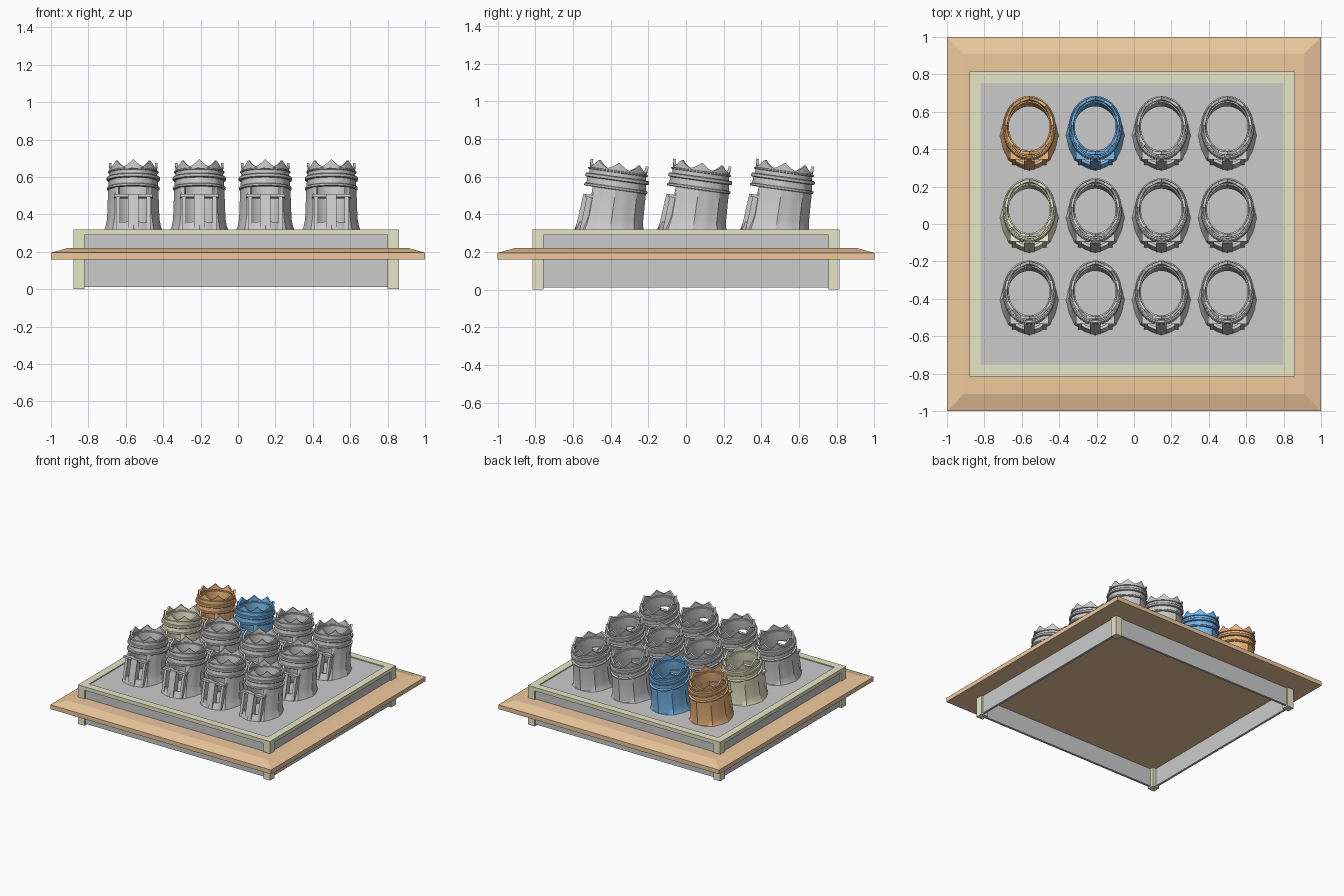
import bpy, bmesh, math
from mathutils import Matrix

if "Cube" in bpy.data.objects:
    bpy.data.objects.remove(bpy.data.objects["Cube"])

SEG = 48          # sides of each pot
FLOOR = 0.312     # top of the grey deck


def material(name, rgb):
    m = bpy.data.materials.new(name)
    m.diffuse_color = (*rgb, 1)
    m.use_nodes = True
    m.node_tree.nodes["Principled BSDF"].inputs["Base Color"].default_value = m.diffuse_color
    return m


WOOD = material("wood", (0.85, 0.58, 0.34))
TRIM = material("trim", (0.80, 0.80, 0.58))
ORANGE = material("orange_clay", (0.82, 0.45, 0.20))
BLUE = material("blue_glaze", (0.18, 0.46, 0.82))


def add_object(name, mesh, mat=None):
    ob = bpy.data.objects.new(name, mesh)
    bpy.context.collection.objects.link(ob)
    if mat:
        mesh.materials.append(mat)
    return ob


def finish(bm, name):
    bmesh.ops.recalc_face_normals(bm, faces=bm.faces[:])
    mesh = bpy.data.meshes.new(name)
    bm.to_mesh(mesh)
    bm.free()
    return mesh


def prism(bm, x0, x1, pts):
    """Extrude a (y, z) outline from x0 to x1."""
    a = [bm.verts.new((x0, y, z)) for y, z in pts]
    b = [bm.verts.new((x1, y, z)) for y, z in pts]
    bm.faces.new(a)
    bm.faces.new(b[::-1])
    for i in range(len(pts)):
        k = (i + 1) % len(pts)
        bm.faces.new((a[i], b[i], b[k], a[k]))


def block(bm, x0, x1, y0, y1, z0, z1):
    prism(bm, x0, x1, [(y0, z0), (y1, z0), (y1, z1), (y0, z1)])


def box(name, *dims, mat=None):
    bm = bmesh.new()
    block(bm, *dims)
    return add_object(name, finish(bm, name), mat)


# Wooden flange board with a sloped upper edge
bm = bmesh.new()
rings = []
for half, z in ((1, 0.16), (1, 0.195), (0.91, 0.22)):
    rings.append([bm.verts.new((sx * half, sy * half, z))
                  for sx, sy in ((-1, -1), (1, -1), (1, 1), (-1, 1))])
bm.faces.new(rings[0][::-1])
bm.faces.new(rings[2])
for lo, hi in zip(rings, rings[1:]):
    for i in range(4):
        k = (i + 1) % 4
        bm.faces.new((lo[i], lo[k], hi[k], hi[i]))
add_object("flange_board", finish(bm, "flange_board"), WOOD)

# Grey deck and the four thin walls
X0, X1, Y0, Y1, T = -0.88, 0.86, -0.815, 0.815, 0.06
box("deck", X0 + 0.02, X1 - 0.02, Y0 + 0.02, Y1 - 0.02, 0.285, FLOOR)
g = 0.012
box("front_wall", X0 + g, X1 - g, Y0 + g, Y0 + 0.03, 0.012, 0.30)
box("back_wall", X0 + g, X1 - g, Y1 - 0.03, Y1 - g, 0.012, 0.30)
box("left_wall", X0 + g, X0 + 0.03, Y0 + g, Y1 - g, 0.012, 0.30)
box("right_wall", X1 - 0.03, X1 - g, Y0 + g, Y1 - g, 0.012, 0.30)

# Corner posts and top rails
for sx, x in (("left", X0), ("right", X1 - T)):
    for sy, y in (("front", Y0), ("back", Y1 - T)):
        box(f"{sy}_{sx}_post", x, x + T, y, y + T, 0, 0.32, mat=TRIM)
    box(f"{sx}_rail", x, x + T, Y0 + T, Y1 - T, 0.29, 0.32, mat=TRIM)
for sy, y in (("front", Y0), ("back", Y1 - T)):
    box(f"{sy}_rail", X0 + T, X1 - T, y, y + T, 0.29, 0.32, mat=TRIM)


def shell(bm, rows, thick, solid=lambda i, j: True, crown=False, rib=0.0):
    """Oval wall with thickness; cells where solid() is False are left open."""
    grid = []
    for i, (r, h) in enumerate(rows):
        ring = []
        for j in range(SEG):
            a = 2 * math.pi * j / SEG
            z = h
            if crown and i == len(rows) - 1:      # eight pointed tips
                z += 0.037 * (abs(j % 6 - 3) / 3) ** 1.4
            ro = r + (rib if j % 6 == 0 and i < 5 else 0)
            ring.append([bm.verts.new((q * math.cos(a), 1.2 * q * math.sin(a), z))
                         for q in (ro, r - thick)])
        grid.append(ring)
    n = len(rows) - 1
    ok = lambda i, j: 0 <= i < n and solid(i, j % SEG)
    for i in range(n):
        for j in range(SEG):
            if not ok(i, j):
                continue
            k = (j + 1) % SEG
            c = [grid[i][j], grid[i][k], grid[i + 1][k], grid[i + 1][j]]
            bm.faces.new([v[0] for v in c])
            bm.faces.new([v[1] for v in c[::-1]])
            near = [(i - 1, j), (i, j + 1), (i + 1, j), (i, j - 1)]
            for e in range(4):                    # close exposed edges
                if not ok(*near[e]):
                    p, q = c[e], c[(e + 1) % 4]
                    bm.faces.new((p[0], p[1], q[1], q[0]))


def pot_mesh():
    bm = bmesh.new()
    # Hollow body with a front opening and a crowned rim
    shell(bm, [(0.152, -0.03), (0.141, 0.02), (0.134, 0.06), (0.130, 0.17),
               (0.129, 0.222), (0.126, 0.295), (0.130, 0.322)], 0.013,
          solid=lambda i, j: not (1 <= i <= 3 and 31 <= j <= 40),
          crown=True, rib=0.006)
    # Raised bands
    for r, h, t in ((0.141, 0.214, 0.016), (0.142, 0.262, 0.022), (0.134, 0.305, 0.010)):
        shell(bm, [(r - 0.005, h), (r, h + 0.2 * t), (r, h + 0.8 * t), (r - 0.005, h + t)], 0.02)
    # Front pillar, side jambs and their caps
    prism(bm, -0.028, 0.028, [(-0.183, -0.03), (-0.166, 0.17), (-0.125, 0.17), (-0.125, -0.03)])
    for s in (-1, 1):
        prism(bm, s * 0.070, s * 0.092,
              [(-0.160, -0.03), (-0.146, 0.16), (-0.105, 0.16), (-0.105, -0.03)])
        block(bm, s * 0.028, s * 0.104, -0.156, -0.105, 0.155, 0.17)
    # Lean back, then trim flat on the deck
    bm.transform(Matrix.Translation((0, 0, 0.318)) @ Matrix.Rotation(math.radians(-8), 4, 'X'))
    for v in bm.verts:
        v.co.z = max(v.co.z, FLOOR - 0.002)
    mesh = finish(bm, "pot")
    mesh.shade_smooth()
    mesh.set_sharp_from_angle(angle=math.radians(32))
    return mesh


# Twelve pots in three rows of four, three of them coloured
plain = pot_mesh()
colours = {(2, 0): ORANGE, (2, 1): BLUE, (1, 0): TRIM}
for row in range(3):
    for col in range(4):
        mat = colours.get((row, col))
        ob = add_object(f"pot_row{row + 1}_{col + 1}", plain.copy() if mat else plain, mat)
        ob.location = (-0.56 + 0.353 * col, -0.403 + 0.44 * row, 0)
